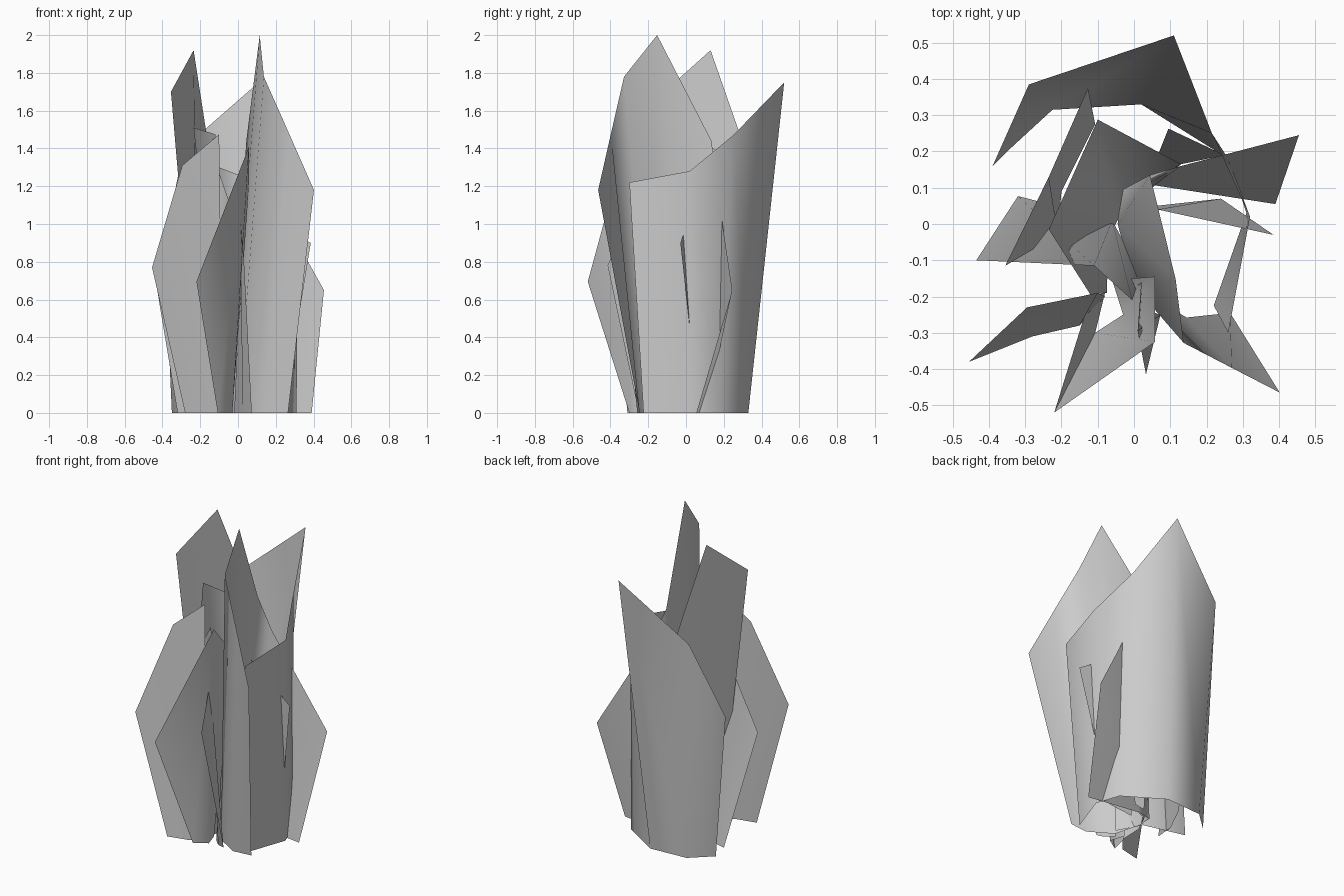
import bpy

# One flat colour for all leaves
grey = bpy.data.materials.new("pale_grey")
grey.diffuse_color = (0.6, 0.6, 0.6, 1)


def leaf(name, columns):
    """Thin sheet: each column is (bottom xy, top xyz)."""
    verts = []
    for (bx, by), top in columns:
        verts += [(bx, by, 0), top]
    faces = [(2 * i, 2 * i + 2, 2 * i + 3, 2 * i + 1) for i in range(len(columns) - 1)]
    mesh = bpy.data.meshes.new(name)
    mesh.from_pydata(verts, [], faces)
    mesh.materials.append(grey)
    for poly in mesh.polygons:
        poly.use_smooth = True
    obj = bpy.data.objects.new(name, mesh)
    bpy.context.collection.objects.link(obj)
    return obj


# Large sheet wrapping the back and right side
leaf("outer_back_leaf", [
    ((-.35, .20), (-.39, .16, .88)),
    ((-.225, .315), (-.29, .385, 1.40)),
    ((.02, .33), (.11, .52, 1.75)),
    ((.26, .18), (.215, .25, 1.47)),
    ((.31, .03), (.32, .02, 1.28)),
    ((.22, -.225), (.26, -.30, 1.22)),
])

# Tallest leaf: front right, curling round the middle and out to the right
leaf("tall_front_leaf", [
    ((.265, -.245), (.402, -.465, 1.18)),
    ((.145, -.258), (.27, -.397, 1.48)),
    ((.0, -.17), (.137, -.328, 1.78)),
    ((-.045, .0), (.115, -.153, 2.0)),
    ((-.04, .09), (.044, .135, 1.44)),
    ((.055, .107), (.13, .16, 1.23)),
    ((.39, .055), (.455, .245, .65)),
])

# Leaf pointing to the front, with a low fold on its left
leaf("front_leaf", [
    ((-.107, -.30), (-.22, -.52, .695)),
    ((-.03, -.25), (.058, -.325, 1.41)),
    ((-.06, -.155), (.058, -.145, 1.20)),
])
leaf("front_leaf_fold", [
    ((-.08, -.19), (-.12, -.20, .40)),
    ((-.107, -.30), (-.22, -.52, .695)),
])

# Narrow blade beside the front leaf
leaf("front_blade", [
    ((.073, -.25), (.033, -.415, .78)),
    ((.025, -.235), (.01, -.295, 1.05)),
    ((-.02, -.19), (.02, -.16, .90)),
])

# Front left leaf
leaf("front_left_leaf", [
    ((-.28, -.31), (-.455, -.38, .77)),
    ((-.15, -.28), (-.295, -.23, 1.31)),
    ((-.08, -.20), (-.10, -.19, 1.475)),
])

# Low left leaf curling into the middle
leaf("left_leaf", [
    ((-.32, .077), (-.435, -.10, .695)),
    ((-.06, .01), (-.11, -.115, 1.30)),
    ((.02, -.14), (-.005, -.21, 1.0)),
])

# High leaf at the left rear
leaf("rear_left_leaf", [
    ((-.21, -.03), (-.355, -.115, 1.70)),
    ((-.20, .09), (-.235, .13, 1.92)),
    ((-.107, .275), (-.127, .375, 1.22)),
])

# Wide inner leaf around the middle
leaf("inner_leaf", [
    ((-.075, -.19), (-.12, -.195, 1.475)),
    ((-.07, -.04), (-.235, -.015, 1.51)),
    ((-.01, .08), (-.10, .288, 1.30)),
    ((.05, .10), (.13, .165, 1.21)),
])

# Small blade poking out on the right
leaf("right_blade", [
    ((.24, .07), (.385, -.03, .90)),
    ((.06, .05), (.065, .04, 1.08)),
])

# Short leaf hidden inside the back
leaf("inner_back_leaf", [
    ((.13, .165), (.25, .19, .75)),
    ((.05, .15), (.095, .263, .80)),
])
